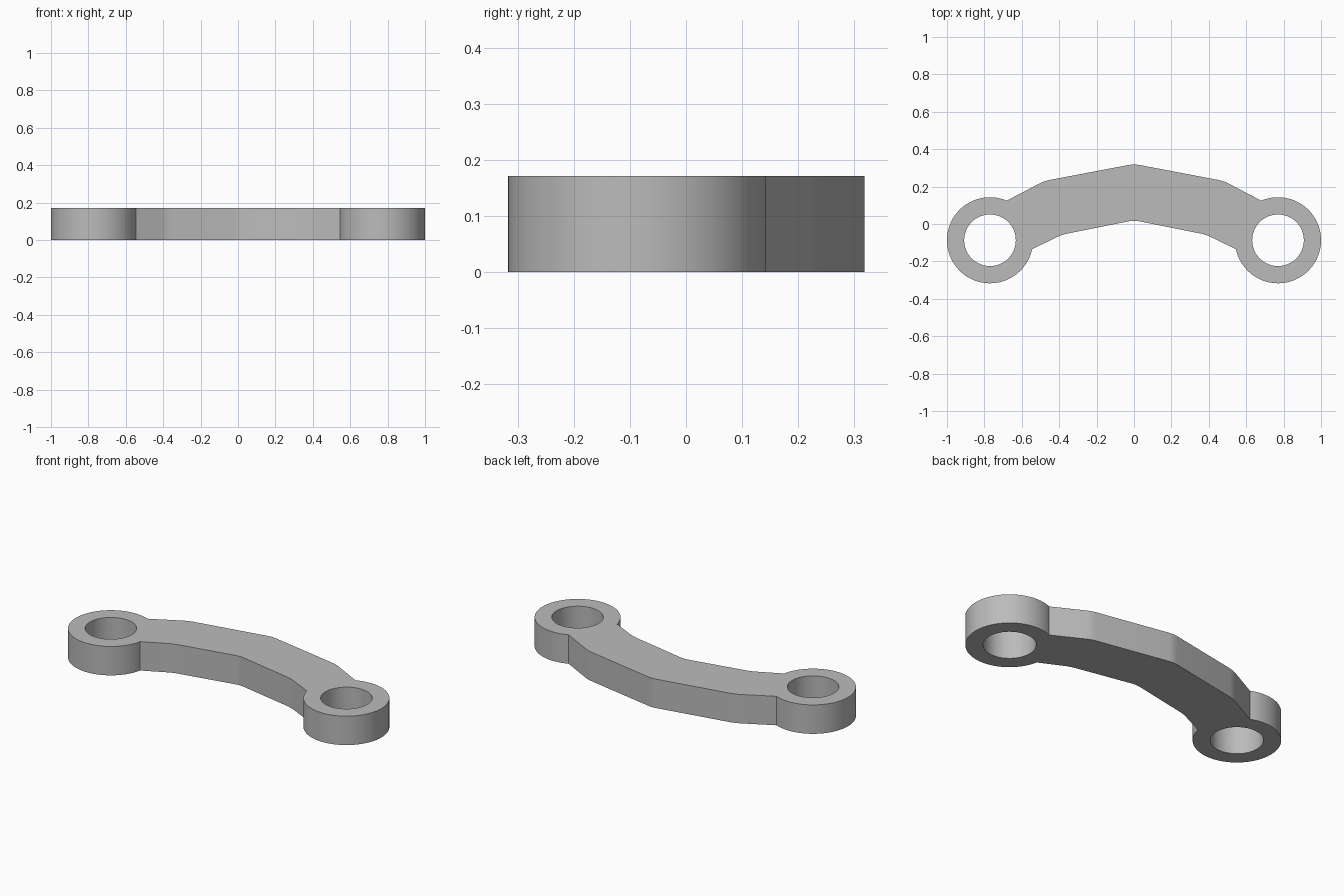
import bpy, bmesh, math
from mathutils import Vector

if "Cube" in bpy.data.objects:
    bpy.data.objects.remove(bpy.data.objects["Cube"])

HEIGHT = 0.171
EYE = Vector((0.77, -0.087))
OUTER, INNER = 0.23, 0.138


def arc(centre, radius, start, end, steps):
    angles = [math.radians(start + (end - start) * i / steps) for i in range(steps + 1)]
    return [centre + radius * Vector((math.cos(a), math.sin(a))) for a in angles]


def bend(before, corner, after, reach=0.03, steps=4):
    """Slightly rounded corner of the arm."""
    a = corner + (before - corner).normalized() * reach
    b = corner + (after - corner).normalized() * reach
    ts = [i / steps for i in range(steps + 1)]
    return [a * (1 - t) ** 2 + corner * 2 * t * (1 - t) + b * t * t for t in ts]


def mirrored(points):
    return [Vector((-p.x, p.y)) for p in points]


# Outline of the left half: back edge, eye, front edge
eye_rim = arc(EYE, OUTER, 113, -168, 64)
back_mid, back_bend = Vector((0, 0.321)), Vector((0.48, 0.23))
front_bend, front_mid = Vector((0.385, -0.057)), Vector((0, 0.02))
half = (bend(back_mid, back_bend, eye_rim[0]) + eye_rim
        + bend(eye_rim[-1], front_bend, front_mid))
back_tip = bend(mirrored([back_bend])[0], back_mid, back_bend)
front_tip = bend(front_bend, front_mid, mirrored([front_bend])[0])
outline = back_tip + half + front_tip + mirrored(half)[::-1]

# Filled profile with the two bores, extruded to the plate height
hole = arc(EYE, INNER, 0, 360, 64)[:-1]
curve = bpy.data.curves.new("link_profile", "CURVE")
curve.dimensions = "2D"
curve.fill_mode = "BOTH"
curve.extrude = HEIGHT / 2
for loop in (outline, hole, mirrored(hole)):
    spline = curve.splines.new("POLY")
    spline.points.add(len(loop) - 1)
    for point, co in zip(spline.points, loop):
        point.co = (co.x, co.y, 0, 1)
    spline.use_cyclic_u = True
profile = bpy.data.objects.new("link_profile", curve)
bpy.context.scene.collection.objects.link(profile)
bpy.context.view_layer.update()
mesh = bpy.data.meshes.new_from_object(
    profile.evaluated_get(bpy.context.evaluated_depsgraph_get()))
bpy.data.objects.remove(profile)

# Weld caps to walls and stand the part on the ground
bm = bmesh.new()
bm.from_mesh(mesh)
bmesh.ops.remove_doubles(bm, verts=bm.verts, dist=0.0005)
bmesh.ops.translate(bm, verts=bm.verts, vec=(0, 0, HEIGHT / 2))
bmesh.ops.recalc_face_normals(bm, faces=bm.faces)
bm.to_mesh(mesh)
bm.free()
mesh.name = "curved_link"
link = bpy.data.objects.new("curved_link", mesh)
bpy.context.scene.collection.objects.link(link)

# Plain grey metal
grey = bpy.data.materials.new("light_grey")
grey.use_nodes = True
grey.diffuse_color = (0.5, 0.5, 0.5, 1)
grey.node_tree.nodes["Principled BSDF"].inputs["Base Color"].default_value = (0.5, 0.5, 0.5, 1)
mesh.materials.clear()
mesh.materials.append(grey)

bpy.ops.object.select_all(action="DESELECT")
link.select_set(True)
bpy.context.view_layer.objects.active = link
bpy.ops.object.shade_smooth_by_angle(angle=math.radians(30))
